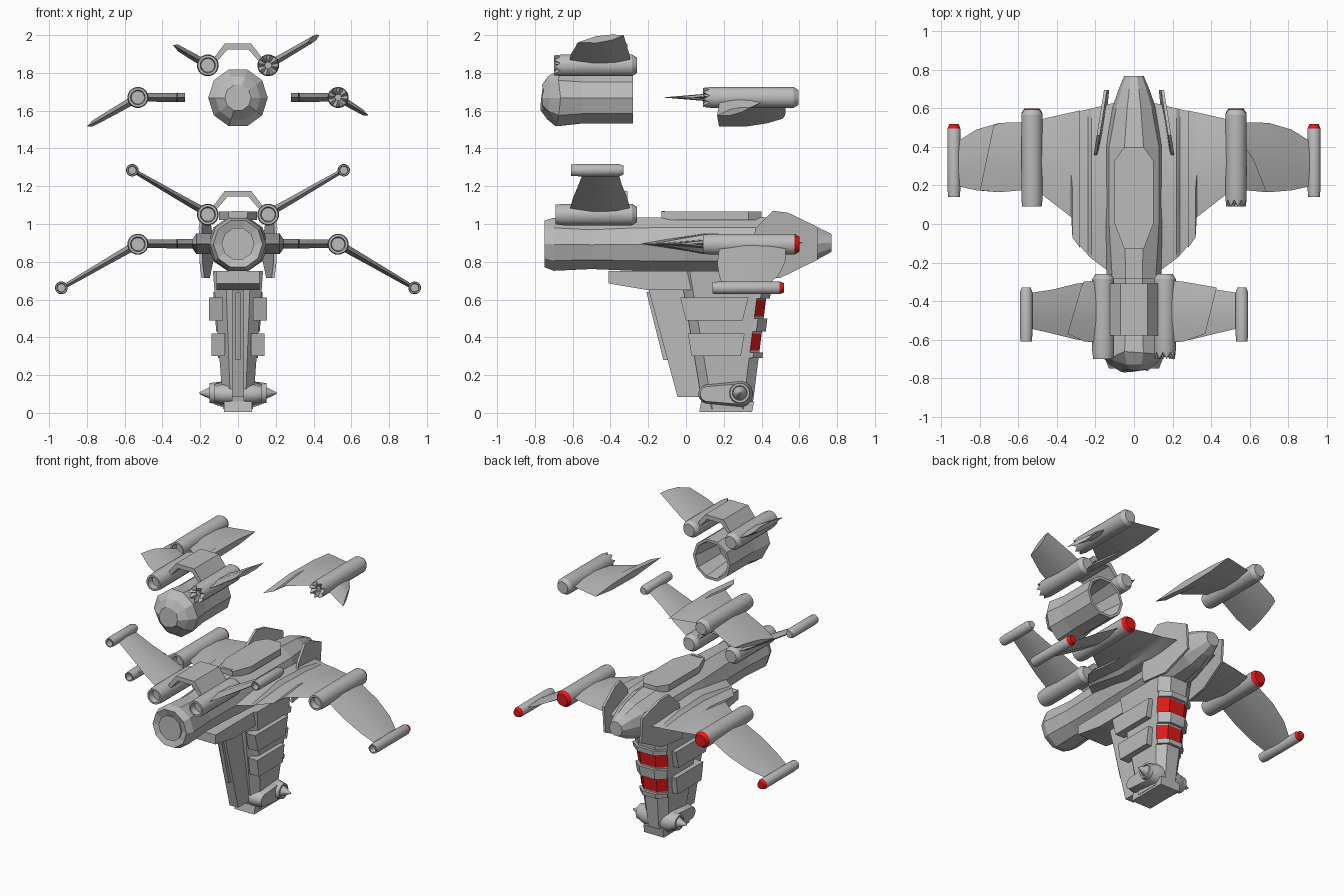
import bpy, bmesh, math, random

random.seed(4)
if "Cube" in bpy.data.objects:
    bpy.data.objects.remove(bpy.data.objects["Cube"])


def material(name, rgb):
    m = bpy.data.materials.new(name)
    m.use_nodes = True
    m.diffuse_color = (*rgb, 1)
    m.node_tree.nodes["Principled BSDF"].inputs["Base Color"].default_value = (*rgb, 1)
    return m


GREY = material("hull grey", (0.5, 0.5, 0.5))
RED = material("glow red", (0.75, 0.01, 0.01))


def loft(name, rings, smooth=False, red=None):
    """Skin equal rings of points, cap both ends, redden faces picked by a rule."""
    bm = bmesh.new()
    rows = [[bm.verts.new(p) for p in ring] for ring in rings]
    n = len(rows[0])
    for a, b in zip(rows, rows[1:]):
        for i in range(n):
            j = (i + 1) % n
            bm.faces.new((a[i], a[j], b[j], b[i]))
    bm.faces.new(rows[0])
    bm.faces.new(rows[-1])
    bmesh.ops.recalc_face_normals(bm, faces=bm.faces[:])
    for f in bm.faces:
        f.material_index = int(bool(red and red(f.calc_center_median())))
    me = bpy.data.meshes.new(name)
    bm.to_mesh(me)
    bm.free()
    me.materials.append(GREY)
    me.materials.append(RED)
    ob = bpy.data.objects.new(name, me)
    bpy.context.collection.objects.link(ob)
    if smooth:
        bpy.ops.object.select_all(action="DESELECT")
        ob.select_set(True)
        bpy.context.view_layer.objects.active = ob
        bpy.ops.object.shade_smooth_by_angle(angle=math.radians(30))
    return ob


def prism(name, pts, axis, lo, hi):
    def place(p, h):
        q = list(p)
        q.insert(axis, h)
        return q
    return loft(name, [[place(p, h) for p in pts] for h in (lo, hi)])


def ring_y(x, z, rx, rz, y, n, jag=0):
    """Ring round the y axis with an optional ragged edge."""
    return [(x + rx * math.sin(math.tau * (i + .5) / n), y + jag * (i % 2),
             z + rz * math.cos(math.tau * (i + .5) / n)) for i in range(n)]


def pod(name, x, z, r, y0, y1, red=False, torn=False):
    """Engine tube with intake at the front and tapered tail."""
    jag = .035 if torn else 0
    prof = [(.3 if torn else .62, y0 + .04, 0), (.7, y0, jag), (.92, y0, jag),
            (1, y0 + .04, 0), (1, y1 - .025, 0), (.72, y1, 0)]
    loft(name, [ring_y(x, z, r * k, r * k, y, 16, j) for k, y, j in prof], True,
         (lambda c: c.y > y1 - .02) if red else None)


def wing(name, side, stations, slope=0, lift=0):
    """Thin faceted aerofoil; the last value skews a station for a torn end."""
    rings = []
    for x, z, y0, y1, t, skew in stations:
        ring = []
        for u, h in ((0, 0), (.4, 1), (.75, .8), (1, .1), (.75, -.8), (.4, -1)):
            ring.append((side * (x + skew * u), y0 + (y1 - y0) * u,
                         z + lift + h * t + slope * skew * u))
        rings.append(ring)
    loft(name, rings, True)


CANARD = [(.15, 1.05, -.62, -.29, .024, 0), (.3, 1.135, -.6, -.31, .02, 0),
          (.42, 1.205, -.57, -.34, .017, 0), (.55, 1.28, -.54, -.36, .013, 0)]
ROOT = [(.1, .895, -.27, .63, .055, 0), (.22, .895, -.18, .6, .055, 0),
        (.24, .895, -.16, .595, .026, 0)]
INNER = [(.32, .895, -.07, .58, .025, 0), (.326, .895, .035, .58, .024, 0),
         (.5, .895, .17, .54, .022, 0)]
OUTER = [(.53, .895, .18, .53, .026, 0), (.7, .797, .165, .525, .02, 0),
         (.82, .727, .175, .49, .017, 0), (.93, .663, .2, .42, .013, 0)]
ARCH = [(-.15, 1.07), (-.07, 1.175), (.07, 1.175), (.15, 1.07),
        (.12, 1.07), (.055, 1.145), (-.055, 1.145), (-.12, 1.07)]

# Main hull: ten-sided body from flat nose to narrow tail
hull = [(-.735, .087, .81, .98), (-.75, .13, .765, 1.025), (-.7, .15, .745, 1.04),
        (-.5, .135, .755, 1.025), (-.28, .14, .745, 1.04), (0, .16, .74, 1.045),
        (.4, .16, .74, 1.045), (.6, .115, .77, 1.02), (.7, .08, .81, .985), (.77, .05, .85, .95)]
loft("main_hull", [ring_y(0, (a + b) / 2, w, (b - a) / 2, y, 10) for y, w, a, b in hull])
prism("nose_plate", [(p[0], p[2]) for p in ring_y(0, .895, .087, .087, 0, 10)], 1, -.747, -.738)
prism("deck_plate", [(-.05, -.13), (.05, -.13), (.1, 0), (.1, .33), (.05, .4),
                     (-.05, .4), (-.1, .33), (-.1, 0)], 2, 1.02, 1.065)
prism("deck_slot", [(-.035, -.13), (.035, -.13), (.035, -.11), (-.035, -.11)], 2, 1.05, 1.07)
prism("canard_bridge", ARCH, 1, -.58, -.31)

# Tail fins, canards and wings, both sides
for s, label in ((1, "left"), (-1, "right")):
    fin = prism(label + "_tail_fin", [(.37, .98), (.46, 1.07), (.54, 1.06), (.695, .985),
                (.695, .81), (.5, .715), (.32, .715), (.32, .8)], 0, -.008, .008)
    for v in fin.data.vertices:
        x = .2 - (v.co.y - .37) * .16 - max(0, .9 - v.co.z) * .12
        v.co.x += s * x
    pod(label + "_canard_engine", s * .16, 1.05, .058, -.69, -.26)
    pod(label + "_canard_tip_pod", s * .56, 1.285, .033, -.61, -.33)
    wing(label + "_canard", s, CANARD)
    wing(label + "_wing", s, ROOT + INNER)
    wing(label + "_outer_wing", s, OUTER)
    pod(label + "_wing_engine", s * .53, .893, .056, .09, .6, red=True)
    pod(label + "_wing_tip_pod", s * .935, .662, .034, .14, .52, red=True)

# Lower tower: chamfered body with red rear windows
prism("tower_collar", [(-.41, .75), (-.41, .685), (-.2, .65), (.3, .65), (.3, .75)], 0, -.115, .115)


def tower_ring(z, grow=0, front=None):
    k = (z - .02) / .67
    w, y0, y1 = .078 + .05 * k, .09 - .11 * k, .35 + .085 * k + grow
    if front is not None:
        y0 = y1 - front
    half = [(.5 * w, y0), (w, y0 + .05), (w + grow / 3, y1 - .05), (.5 * w, y1)]
    return [(x, y, z) for x, y in half] + [(-x, y, z) for x, y in reversed(half)]


def window(c):
    k = (c.z - .02) / .67
    rear = c.y > .35 + .085 * k - .045
    return rear and (.34 < c.z < .41 or .52 < c.z < .59)


loft("tower", [tower_ring(z) for z in (.02, .33, .42, .51, .6, .75)], red=window)
for z0, z1 in ((.43, .5), (.605, .64), (.29, .32)):
    loft("window_frame", [tower_ring(z, .02, .12) for z in (z0, z1)])
prism("tower_blade", [(-.2, .66), (-.045, .085), (.11, .085), (.05, .66)], 0, -.033, .033)
prism("blade_ridge", [(-.21, .64), (-.12, .28), (.0, .28), (.0, .64)], 0, -.014, .014)
prism("tower_foot", [(.07, .005), (.35, .005), (.36, .06), (.08, .06)], 0, -.075, .075)


def capsule(x, k):
    """Rounded fairing outline, fat at the rear."""
    pts = []
    for i in range(16):
        a = math.tau * (i + .5) / 16 - math.pi / 2
        cy, r = (.285, .07) if i < 8 else (.115, .05)
        pts.append((x, cy + r * k * math.cos(a), .1 + r * k * math.sin(a)))
    return pts


def ring_x(x, r):
    return [(x, .285 + r * math.cos(math.tau * i / 16),
             .105 + r * math.sin(math.tau * i / 16)) for i in range(16)]


for s, label in ((1, "left"), (-1, "right")):
    loft(label + "_foot_fairing", [capsule(s * x, k) for x, k in ((.03, 1), (.085, 1), (.125, .8))], True)
    loft(label + "_thruster", [ring_x(s * x, r) for x, r in
         ((.1, .06), (.15, .052), (.15, .04), (.14, .036), (.205, .004))], True)
    prism(label + "_upper_panel", [(-.03, .61), (.33, .61), (.3, .49), (0, .49)], 0, s * .08, s * .153)
    prism(label + "_lower_panel", [(.01, .42), (.31, .42), (.29, .3), (.03, .3)], 0, s * .07, s * .14)

# Floating wreck of the front section
LIFT = .785
zc = 1.668
wreck = [(-.5, .1, 0), (-.28, .125, 0), (-.28, .143, 0), (-.55, .143, 0),
         (-.67, .158, .05), (-.72, .12, .04), (-.76, .07, .02)]
rings = [[(x, y + (random.uniform(-.6, .6) * j), z) for x, y, z in ring_y(0, zc, r, r, y, 10, 0)]
         for y, r, j in wreck]
loft("wreck_hull", rings)
prism("wreck_bridge", [(x, z + LIFT - .005) for x, z in ARCH], 1, -.58, -.31)
for s, label, tip, skew in ((1, "left", .37, .06), (-1, "right", .345, -.07)):
    pod(label + "_wreck_canard_engine", s * .16, 1.84, .058, -.7, -.26, torn=s > 0)
    end = (tip, 1.05 + (tip - .15) * .58, -.57, -.33, .018, skew)
    wing(label + "_wreck_canard", s, [CANARD[0], (.26, 1.113, -.61, -.3, .021, 0), end], .58, LIFT)

# Floating torn wing pieces
for s, label in ((1, "left"), (-1, "right")):
    pod(label + "_wreck_wing_engine", s * .53, 1.67, .056, .09, .595, torn=s > 0)
    wing(label + "_wreck_inner_wing", s, [(.28, .895, -.125, .59, .024, 0)] + INNER, 0, .775)
wing("left_wreck_outer_wing", 1, [(.53, .895, .18, .46, .024, 0), (.69, .8, .165, .34, .016, -.07)], -.575, .775)
wing("right_wreck_outer_wing", -1, OUTER[:2] + [(.8, .74, .175, .51, .016, -.07)], -.575, .775)
